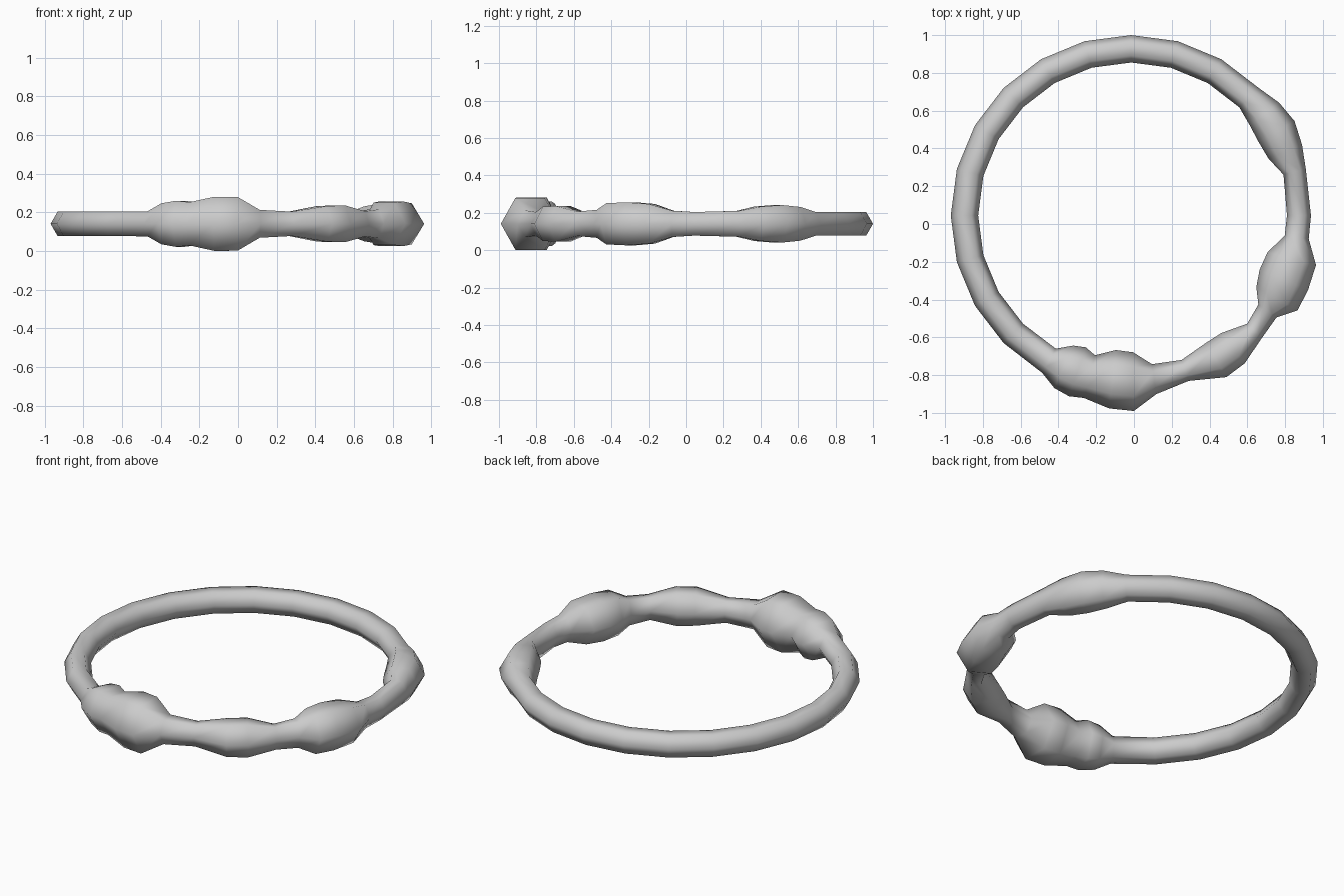
import bpy, bmesh
from math import radians, cos, sin

CX, CY, CZ = -0.015, 0.045, 0.141

# Plain band: 15 degree steps (angle, inner radius, outer radius, half height)
sections = [(a, 0.81, 0.955, 0.063) for a in range(45, 240, 15)]

# Swollen beads, continuing round the ring
sections += [
    # twin beads at the front
    (240.5, 0.81, 0.957, 0.065), (246, 0.754, 1.0, 0.106), (251, 0.738, 1.012, 0.119),
    (255.5, 0.764, 0.998, 0.112), (263.5, 0.717, 1.028, 0.14), (270.8, 0.724, 1.035, 0.139),
    (278, 0.795, 0.955, 0.072),
    # small bead
    (289.2, 0.81, 0.927, 0.063), (300.5, 0.782, 0.993, 0.092), (307.5, 0.784, 0.987, 0.095),
    (317, 0.84, 0.948, 0.065),
    # right bead
    (325, 0.822, 0.94, 0.075), (330.3, 0.763, 1.014, 0.11), (337.2, 0.738, 1.016, 0.115),
    (345, 0.748, 1.013, 0.106), (352.5, 0.82, 0.948, 0.07),
    (360, 0.825, 0.952, 0.063),
    # rear right bead
    (375, 0.835, 0.957, 0.069), (382.5, 0.787, 0.979, 0.092), (390, 0.779, 0.999, 0.1),
    (397.3, 0.789, 0.985, 0.09),
]

# Hexagonal cross-section: (radial fraction, height factor)
HEX = [(1, 0), (0.75, 1), (0.25, 1), (0, 0), (0.25, -1), (0.75, -1)]

bm = bmesh.new()
rings = []
for ang, ri, ro, h in sections:
    a = radians(ang)
    ring = []
    for f, s in HEX:
        r = ri + (ro - ri) * f
        ring.append(bm.verts.new((CX + r * cos(a), CY + r * sin(a), CZ + s * h)))
    rings.append(ring)
for k, ring in enumerate(rings):
    nxt = rings[(k + 1) % len(rings)]
    for j in range(6):
        m = (j + 1) % 6
        bm.faces.new((ring[j], nxt[j], nxt[m], ring[m]))
bmesh.ops.recalc_face_normals(bm, faces=bm.faces)
for f in bm.faces:
    f.smooth = True

mesh = bpy.data.meshes.new("beaded_ring")
bm.to_mesh(mesh)
bm.free()
bpy.context.collection.objects.link(bpy.data.objects.new("beaded_ring", mesh))
